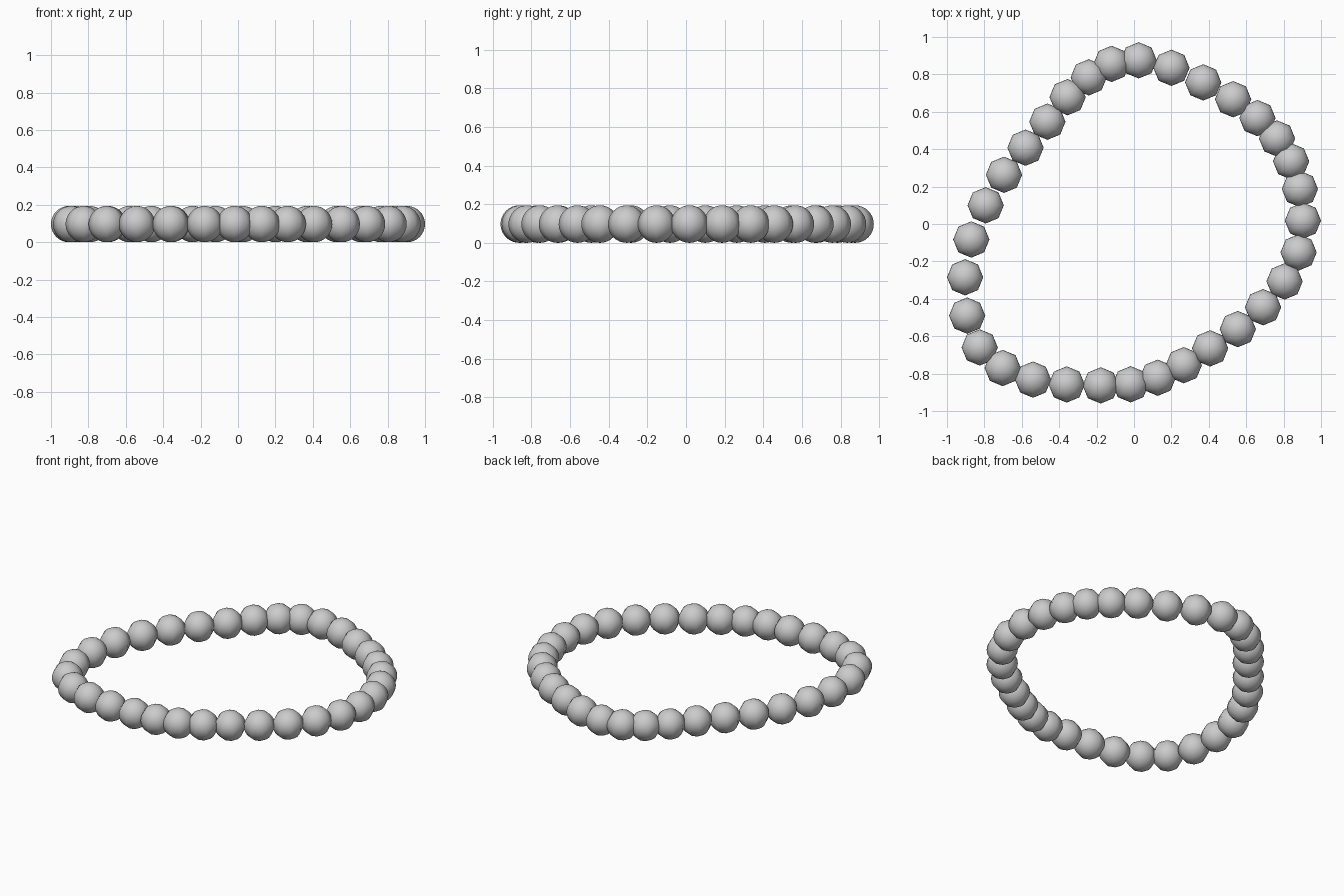
import bpy, bmesh
from mathutils import Matrix

R = 0.097  # bead radius

# bead centres around the hand-laid loop, seen from above
PATH = [(.025, .875), (.20, .835), (.37, .757), (.53, .667), (.66, .566), (.765, .457),
        (.84, .335), (.887, .187), (.903, .018), (.88, -.152), (.805, -.307), (.69, -.445),
        (.555, -.562), (.407, -.665), (.266, -.755), (.127, -.822), (-.018, -.857),
        (-.178, -.863), (-.36, -.858), (-.54, -.832), (-.702, -.77), (-.825, -.66),
        (-.892, -.49), (-.903, -.285), (-.87, -.083), (-.793, .10), (-.695, .263),
        (-.58, .408), (-.463, .547), (-.355, .678), (-.242, .784), (-.12, .856)]

# one low-poly bead mesh shared by all beads
mesh = bpy.data.meshes.new("bead")
bm = bmesh.new()
bmesh.ops.create_uvsphere(bm, u_segments=8, v_segments=16, radius=R)
for f in bm.faces:
    f.smooth = True
bm.to_mesh(mesh)
bm.free()

# lay the beads along the loop
for i, (x, y) in enumerate(PATH):
    bead = bpy.data.objects.new(f"bead_{i + 1}", mesh)
    bead.location = (x, y, R)
    bpy.context.collection.objects.link(bead)
